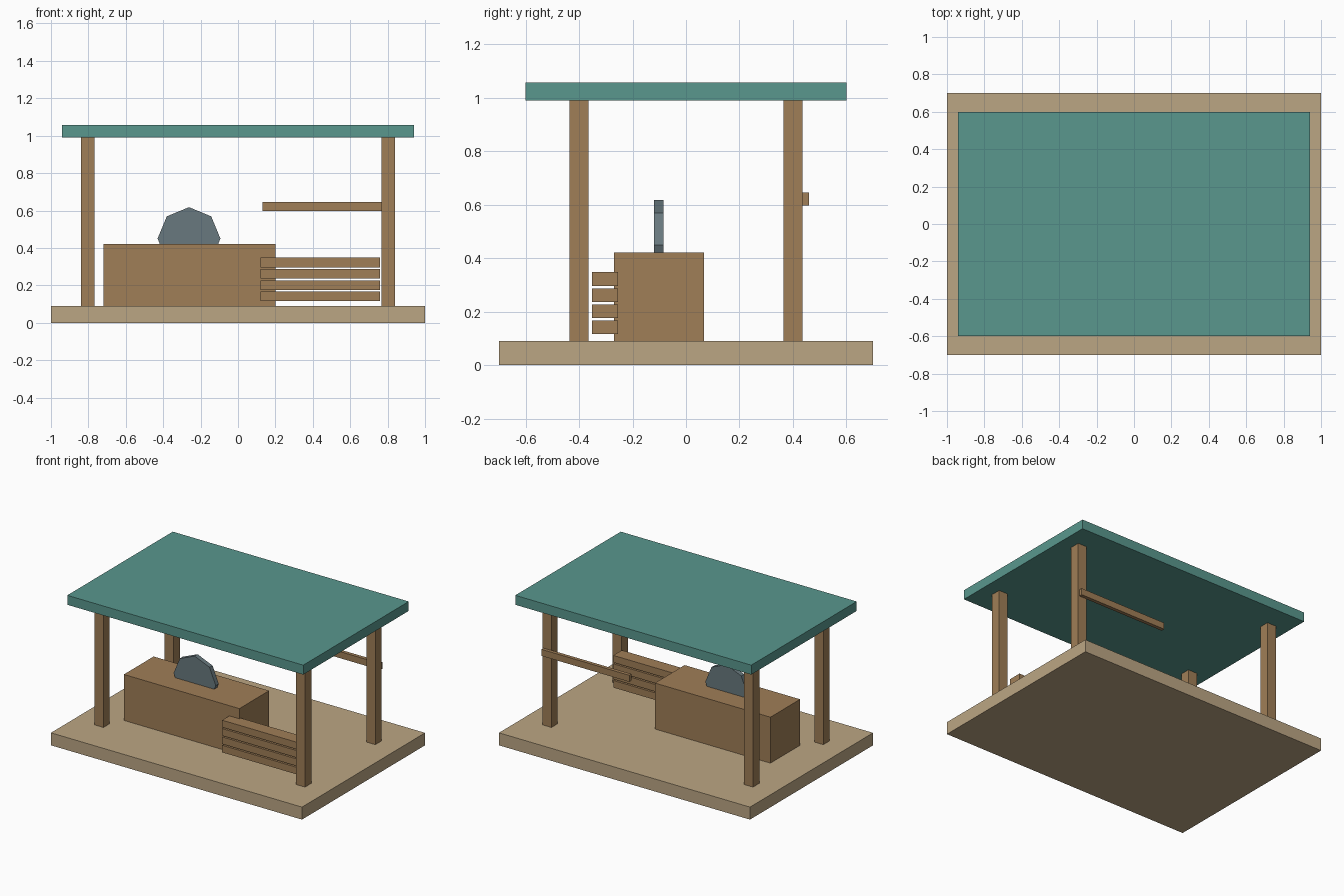
import bpy
import math

if "Cube" in bpy.data.objects:
    bpy.data.objects.remove(bpy.data.objects["Cube"])


def material(name, rgb):
    m = bpy.data.materials.new(name)
    m.diffuse_color = (*rgb, 1)
    m.use_nodes = True
    m.node_tree.nodes["Principled BSDF"].inputs["Base Color"].default_value = m.diffuse_color
    return m


tan = material("tan_floor", (0.50, 0.38, 0.23))
wood = material("brown_wood", (0.35, 0.21, 0.095))
teal = material("teal_roof", (0.10, 0.31, 0.27))
steel = material("grey_steel", (0.14, 0.19, 0.21))


def box(name, x, y, z, mat):
    """Box from (min, max) ranges on each axis."""
    bpy.ops.mesh.primitive_cube_add(size=1, location=[(a + b) / 2 for a, b in (x, y, z)])
    ob = bpy.context.object
    ob.name = name
    ob.scale = [b - a for a, b in (x, y, z)]
    bpy.ops.object.transform_apply(location=False, rotation=False, scale=True)
    ob.data.materials.append(mat)
    return ob


# Floor and flat roof
box("floor", (-1, 1), (-0.7, 0.7), (0, 0.09), tan)
box("roof", (-0.94, 0.94), (-0.6, 0.6), (0.99, 1.058), teal)

# Four corner posts
for sx, side in ((-1, "left"), (1, "right")):
    for sy, end in ((-1, "front"), (1, "back")):
        cx, cy = sx * 0.803, sy * 0.4
        box(f"{end}_{side}_post", (cx - 0.036, cx + 0.036), (cy - 0.036, cy + 0.036),
            (0.09, 0.99), wood)

# Saw bench
box("bench", (-0.72, 0.2), (-0.27, 0.068), (0.09, 0.421), wood)

# Eight-sided saw blade, half sunk into the bench
bpy.ops.mesh.primitive_cylinder_add(vertices=8, radius=0.168, depth=0.034,
                                    location=(-0.262, -0.102, 0.45),
                                    rotation=(math.pi / 2, 0, 0))
blade = bpy.context.object
blade.name = "saw_blade"
blade.data.materials.append(steel)

# Stack of planks beside the bench
for i in range(4):
    z = 0.116 + 0.0602 * i
    box(f"plank_{i + 1}", (0.12, 0.758), (-0.352, -0.255), (z, z + 0.051), wood)

# Rail fixed to the back right post
box("back_rail", (0.13, 0.83), (0.434, 0.46), (0.598, 0.645), wood)
